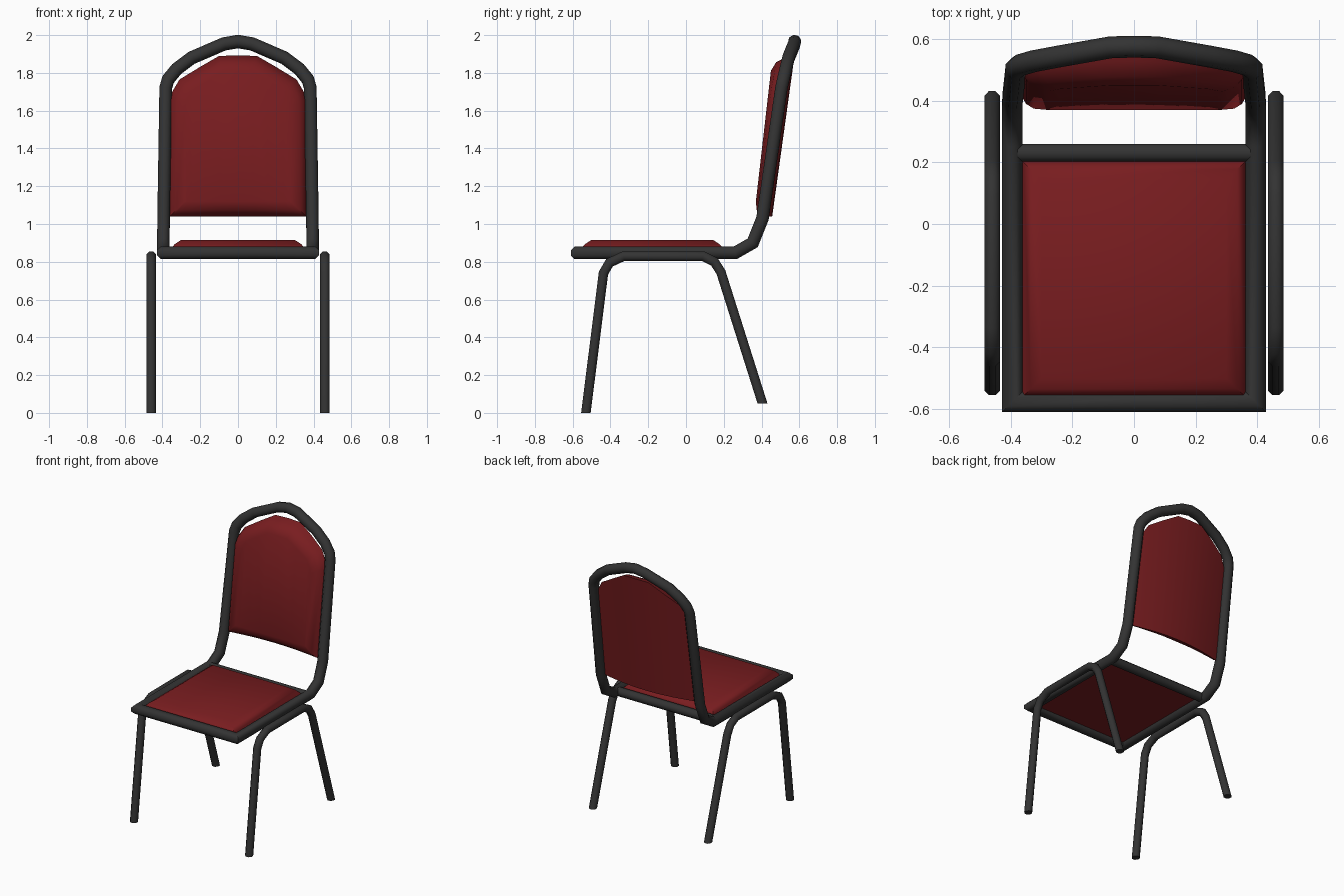
import bpy, bmesh, math
from mathutils import Vector

if "Cube" in bpy.data.objects:
    bpy.data.objects.remove(bpy.data.objects["Cube"])


def material(name, color):
    m = bpy.data.materials.new(name)
    m.diffuse_color = (*color, 1)
    m.use_nodes = True
    m.node_tree.nodes["Principled BSDF"].inputs["Base Color"].default_value = m.diffuse_color
    return m


BLACK = material("black_metal", (0.033, 0.033, 0.033))
RED = material("red_fabric", (0.19, 0.012, 0.014))


def finish(name, bm, mat, mirror=False):
    bmesh.ops.recalc_face_normals(bm, faces=bm.faces)
    me = bpy.data.meshes.new(name)
    bm.to_mesh(me)
    bm.free()
    me.materials.append(mat)
    ob = bpy.data.objects.new(name, me)
    bpy.context.collection.objects.link(ob)
    bpy.ops.object.select_all(action='DESELECT')
    ob.select_set(True)
    bpy.context.view_layer.objects.active = ob
    bpy.ops.object.shade_smooth_by_angle(angle=math.radians(50))
    if mirror:
        ob.modifiers.new("mirror", 'MIRROR')
    return ob


def tube(name, path, radius, ref, ends, caps, mirror, sides=8):
    """Mitred tube: each ring is slid along its segment onto the next mitre plane."""
    pts = [Vector(p) for p in path]
    dirs = [(b - a).normalized() for a, b in zip(pts, pts[1:])]
    u = dirs[0].cross(Vector(ref)).normalized()
    v = dirs[0].cross(u)
    r = radius / math.cos(math.pi / sides)
    ring = []
    for i in range(sides):
        a = 2 * math.pi * (i + 0.5) / sides
        ring.append(pts[0] + r * (math.cos(a) * u + math.sin(a) * v))
    bm = bmesh.new()
    rows = []
    for k, p in enumerate(pts):
        d = dirs[max(k - 1, 0)]
        n = Vector(ends) if k in (0, len(pts) - 1) else dirs[k - 1] + dirs[k]
        ring = [q + d * ((p - q).dot(n) / d.dot(n)) for q in ring]
        rows.append([bm.verts.new(q) for q in ring])
    for a, b in zip(rows, rows[1:]):
        for i in range(sides):
            j = (i + 1) % sides
            bm.faces.new((a[i], a[j], b[j], b[i]))
    if caps:
        bm.faces.new(rows[0])
        bm.faces.new(rows[-1])
    return finish(name, bm, BLACK, mirror)


def cushion(name, rings):
    """Stacked outlines; both ends closed with strips between opposite outline points."""
    bm = bmesh.new()
    rows = [[bm.verts.new(p) for p in ring] for ring in rings]
    n = len(rows[0])
    for a, b in zip(rows, rows[1:]):
        for i in range(n):
            j = (i + 1) % n
            bm.faces.new((a[i], a[j], b[j], b[i]))
    for r in (rows[0], rows[-1]):
        for i in range(n // 2 - 1):
            bm.faces.new((r[i], r[i + 1], r[n - 2 - i], r[n - 1 - i]))
    return finish(name, bm, RED)


# Main frame: seat front, seat side, upright and arch (half, mirrored)
tube("seat_and_back_frame", [
    (0, -0.577, 0.847), (0.395, -0.577, 0.847), (0.395, 0.26, 0.847),
    (0.395, 0.353, 0.90), (0.394, 0.405, 1.03), (0.383, 0.505, 1.72),
    (0.37, 0.515, 1.765), (0.325, 0.528, 1.82), (0.245, 0.543, 1.88),
    (0.075, 0.573, 1.953), (0, 0.575, 1.966)],
    0.033, (0, 0, 1), (1, 0, 0), False, True)

# Rail across the rear of the seat
tube("seat_rear_rail", [(-0.395, 0.23, 0.847), (0.395, 0.23, 0.847)],
     0.029, (0, 0, 1), (1, 0, 0), True, False)

# Leg loops, one on each side
tube("legs", [(0.46, y, z) for y, z in [
    (-0.53, 0), (-0.437, 0.74), (-0.405, 0.795), (-0.33, 0.83),
    (0.09, 0.83), (0.15, 0.80), (0.185, 0.745), (0.405, 0.05)]],
    0.025, (1, 0, 0), (0, 0, 1), True, True)

# Seat cushion
cushion("seat_cushion", [
    [(-x, y0, z), (x, y0, z), (x, y1, z), (-x, y1, z)]
    for x, y0, y1, z in [(0.367, -0.565, 0.208, 0.845), (0.358, -0.557, 0.2, 0.868),
                         (0.335, -0.535, 0.178, 0.893), (0.30, -0.50, 0.143, 0.916)]])

# Backrest cushion: arched outline, bowed back, padded front
half = [(0.36, 1.66), (0.348, 1.70), (0.31, 1.765), (0.20, 1.832), (0.10, 1.89)]
tops = [(-x, z) for x, z in half] + [(0, 1.892)] + half[::-1]
outline = tops + [(x, 1.04) for x, z in tops[::-1]]


def back_ring(inset, front):
    ring = []
    for x, z in outline:
        bow = 0.05 * (1 - (x / 0.36) ** 2)
        px = x * (1 - inset / 0.36)
        pz = 1.465 + (z - 1.465) * (1 - inset / 0.425)
        y_back = 0.405 + 0.139 * (pz - 1.03) + bow
        y_front = 0.37 + 0.115 * (pz - 1.12)
        ring.append((px, y_back + (y_front - y_back) * front, pz))
    return ring


cushion("backrest_cushion", [back_ring(0, 0), back_ring(0.01, 0.4),
                             back_ring(0.035, 0.8), back_ring(0.08, 1)])
